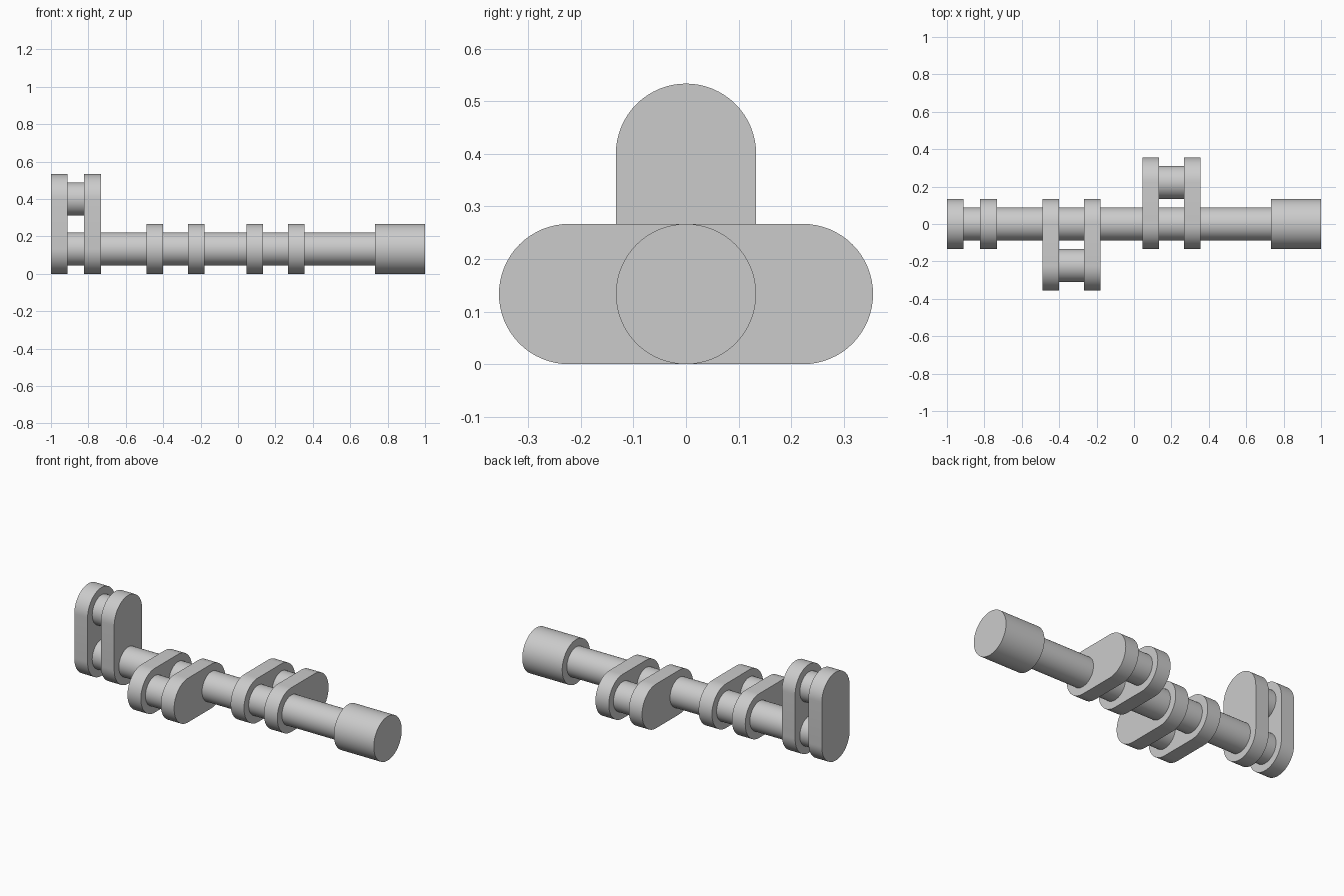
import bpy, bmesh, math
from mathutils import Vector

if "Cube" in bpy.data.objects:
    bpy.data.objects.remove(bpy.data.objects["Cube"])

U = 2 / 45            # design unit: the whole shaft is 45 units long
AXIS_Z = 3 * U        # height of the main axis
WEB_R, SHAFT_R = 3 * U, 2 * U
SEG = 64

steel = bpy.data.materials.new("steel_grey")
steel.diffuse_color = (0.6, 0.6, 0.6, 1)
steel.use_nodes = True
steel.node_tree.nodes["Principled BSDF"].inputs["Base Color"].default_value = steel.diffuse_color


def prism(name, x0, x1, radius, start, end=None):
    """Extrude a circle (or a stadium from start to end, in y/z) along x."""
    start = Vector(start)
    end = Vector(end) if end else start
    d = end - start
    base = math.atan2(d.y, d.x) if d.length else 0
    pts = []
    for centre, turn in ((end, -math.pi / 2), (start, math.pi / 2)):
        for i in range(SEG // 2 + (1 if d.length else 0)):
            a = base + turn + math.pi * i / (SEG // 2)
            pts.append(centre + radius * Vector((math.cos(a), math.sin(a))))
    bm = bmesh.new()
    face = bm.faces.new([bm.verts.new((x0, p.x, p.y)) for p in pts])
    ext = bmesh.ops.extrude_face_region(bm, geom=[face])
    verts = [g for g in ext["geom"] if isinstance(g, bmesh.types.BMVert)]
    bmesh.ops.translate(bm, vec=(x1 - x0, 0, 0), verts=verts)
    bmesh.ops.recalc_face_normals(bm, faces=bm.faces)
    mesh = bpy.data.meshes.new(name)
    bm.to_mesh(mesh)
    bm.free()
    mesh.materials.append(steel)
    ob = bpy.data.objects.new(name, mesh)
    bpy.context.collection.objects.link(ob)
    bpy.ops.object.select_all(action='DESELECT')
    ob.select_set(True)
    bpy.context.view_layer.objects.active = ob
    bpy.ops.object.shade_smooth_by_angle(angle=math.radians(30))
    return ob


axis = (0, AXIS_Z)

# Main shaft and the thick output end
prism("main_shaft", -1 + U, 1 - 5 * U, SHAFT_R, axis)
prism("output_end", 1 - 6 * U, 1, WEB_R, axis)

# Cranks: left edge and web spacing in units, and the pin offset in y/z
cranks = [("up", 0, 4, (0, 6 * U)),
          ("front", 11.5, 5, (-5 * U, 0)),
          ("back", 23.5, 5, (5 * U, 0))]
for label, left, spacing, (dy, dz) in cranks:
    x = -1 + left * U
    pin = (dy, AXIS_Z + dz)
    for side, shift in (("left", 0), ("right", spacing * U)):
        prism(f"{label}_web_{side}", x + shift, x + shift + 2 * U, WEB_R, axis, pin)
    prism(f"{label}_crank_pin", x + U, x + (spacing + 1) * U, SHAFT_R, pin)
